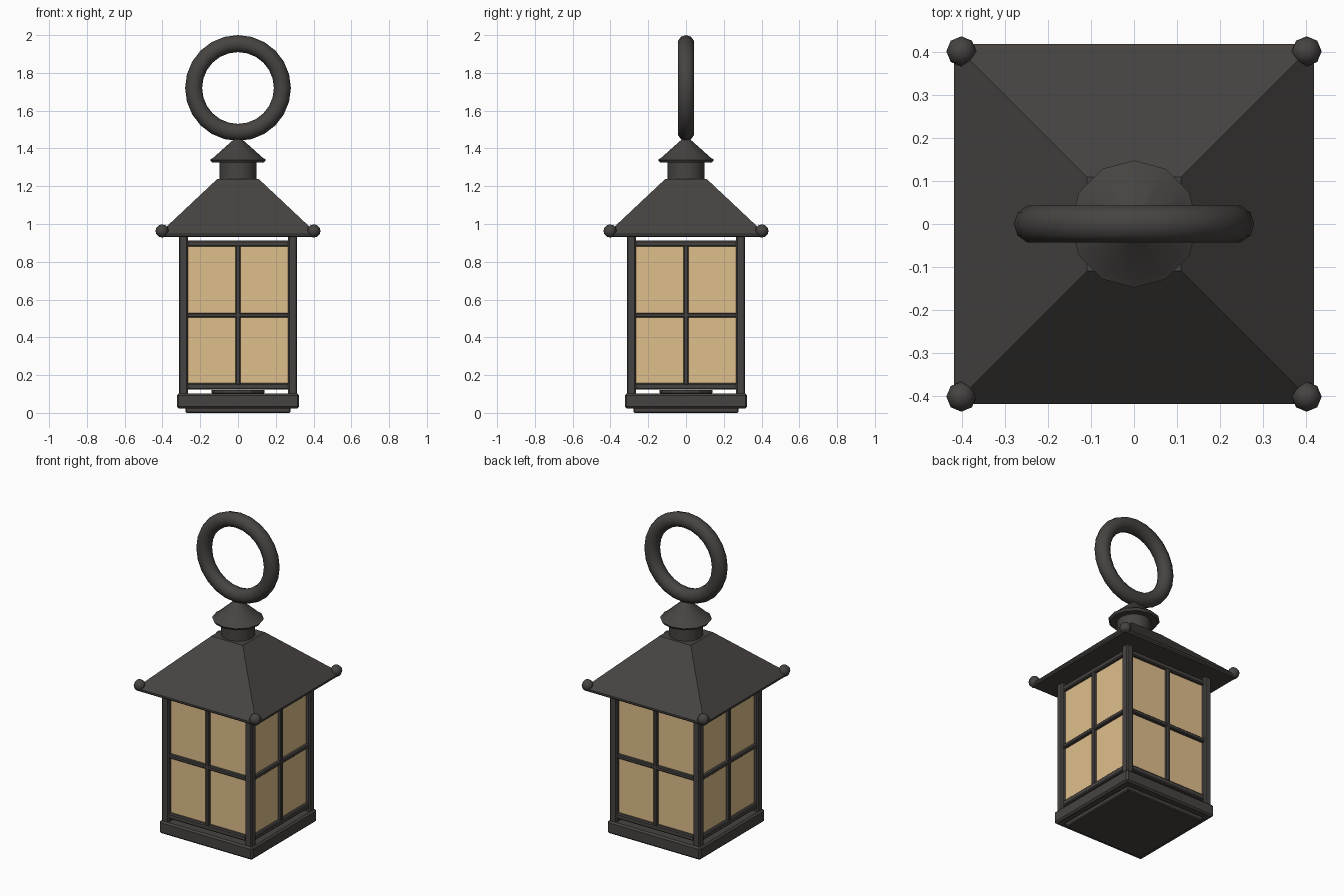
import bpy, bmesh, math
from mathutils import Matrix, Vector

if "Cube" in bpy.data.objects:
    bpy.data.objects.remove(bpy.data.objects["Cube"])


def material(name, color):
    m = bpy.data.materials.new(name)
    m.diffuse_color = (*color, 1)
    m.use_nodes = True
    m.node_tree.nodes["Principled BSDF"].inputs["Base Color"].default_value = m.diffuse_color
    return m


IRON = material("dark_iron", (0.062, 0.057, 0.053))
GLASS = material("amber_glass", (0.74, 0.52, 0.26))


def finish(bm, name, mat, bevel=0.0, smooth=None):
    if bevel:
        bmesh.ops.bevel(bm, geom=bm.edges[:], offset=bevel, segments=1, affect='EDGES')
    bmesh.ops.recalc_face_normals(bm, faces=bm.faces[:])
    me = bpy.data.meshes.new(name)
    bm.to_mesh(me)
    bm.free()
    me.materials.append(mat)
    ob = bpy.data.objects.new(name, me)
    bpy.context.collection.objects.link(ob)
    if smooth:
        bpy.ops.object.select_all(action='DESELECT')
        ob.select_set(True)
        bpy.context.view_layer.objects.active = ob
        bpy.ops.object.shade_smooth_by_angle(angle=math.radians(smooth))
    return ob


def box(name, center, size, mat=IRON, bevel=0.0, turn=0.0):
    """Box, optionally turned about the z axis of the whole lantern."""
    bm = bmesh.new()
    bmesh.ops.create_cube(bm, size=1)
    bmesh.ops.scale(bm, vec=size, verts=bm.verts)
    bmesh.ops.translate(bm, vec=center, verts=bm.verts)
    bmesh.ops.rotate(bm, cent=(0, 0, 0), matrix=Matrix.Rotation(turn, 3, 'Z'), verts=bm.verts)
    return finish(bm, name, mat, bevel)


def lathe(name, profile, sides, start=0.0, scale=1.0, smooth=None):
    """Closed solid of stacked polygon rings from (radius, z) pairs."""
    bm = bmesh.new()
    rings = []
    for r, z in profile:
        angles = [start + 2 * math.pi * i / sides for i in range(sides)]
        rings.append([bm.verts.new((r * scale * math.cos(a), r * scale * math.sin(a), z))
                      for a in angles])
    for a, b in zip(rings, rings[1:]):
        for i in range(sides):
            j = (i + 1) % sides
            bm.faces.new((a[i], a[j], b[j], b[i]))
    bm.faces.new(rings[0])
    bm.faces.new(rings[-1])
    return finish(bm, name, IRON, smooth=smooth)


# Base: foot plate, plinth and lamp dish
box("foot_plate", (0, 0, 0.016), (0.555, 0.555, 0.032), bevel=0.006)
box("plinth", (0, 0, 0.0635), (0.648, 0.648, 0.079), bevel=0.01)
lathe("lamp_dish", [(0.13, 0.10), (0.14, 0.105), (0.14, 0.12)], 12)

# Corner posts
for i in range(4):
    box(f"corner_post_{i + 1}", (0.289, 0.289, 0.517), (0.048, 0.048, 0.85),
        bevel=0.007, turn=i * math.pi / 2)

# Four window sides: pane, rails and glazing bars
for i in range(4):
    t = i * math.pi / 2
    box(f"glass_pane_{i + 1}", (0, -0.282, 0.518), (0.535, 0.012, 0.75), GLASS, turn=t)
    box(f"bottom_rail_{i + 1}", (0, -0.29, 0.14), (0.54, 0.034, 0.034), bevel=0.006, turn=t)
    box(f"top_rail_{i + 1}", (0, -0.29, 0.896), (0.54, 0.034, 0.032), bevel=0.006, turn=t)
    box(f"upright_bar_{i + 1}", (0, -0.292, 0.518), (0.024, 0.034, 0.74), bevel=0.005, turn=t)
    box(f"cross_bar_{i + 1}", (0, -0.292, 0.516), (0.54, 0.032, 0.024), bevel=0.005, turn=t)

# Hipped roof with a lipped eave
lathe("roof", [(0.412, 0.93), (0.419, 0.937), (0.419, 0.948), (0.408, 0.958), (0.11, 1.238)],
      4, math.pi / 4, math.sqrt(2))

# Ball finials on the eave corners
for i, (sx, sy) in enumerate([(1, 1), (-1, 1), (-1, -1), (1, -1)]):
    bm = bmesh.new()
    bmesh.ops.create_uvsphere(bm, u_segments=8, v_segments=6, radius=0.035,
                              matrix=Matrix.Translation((0.402 * sx, 0.402 * sy, 0.963)))
    finish(bm, f"corner_ball_{i + 1}", IRON, smooth=50)

# Chimney neck and conical cap
lathe("chimney_neck", [(0.098, 1.22), (0.098, 1.34)], 12, smooth=35)
lathe("chimney_cap", [(0.138, 1.326), (0.148, 1.340), (0.132, 1.350), (0.02, 1.45)], 12, smooth=25)

# Hanging ring
bpy.ops.mesh.primitive_torus_add(major_segments=24, minor_segments=10, major_radius=0.235,
                                 minor_radius=0.045, location=(0, 0, 1.72),
                                 rotation=(math.pi / 2, 0, 0))
ring = bpy.context.object
ring.name = "hanging_ring"
ring.data.materials.append(IRON)
bpy.ops.object.shade_smooth_by_angle(angle=math.radians(50))
